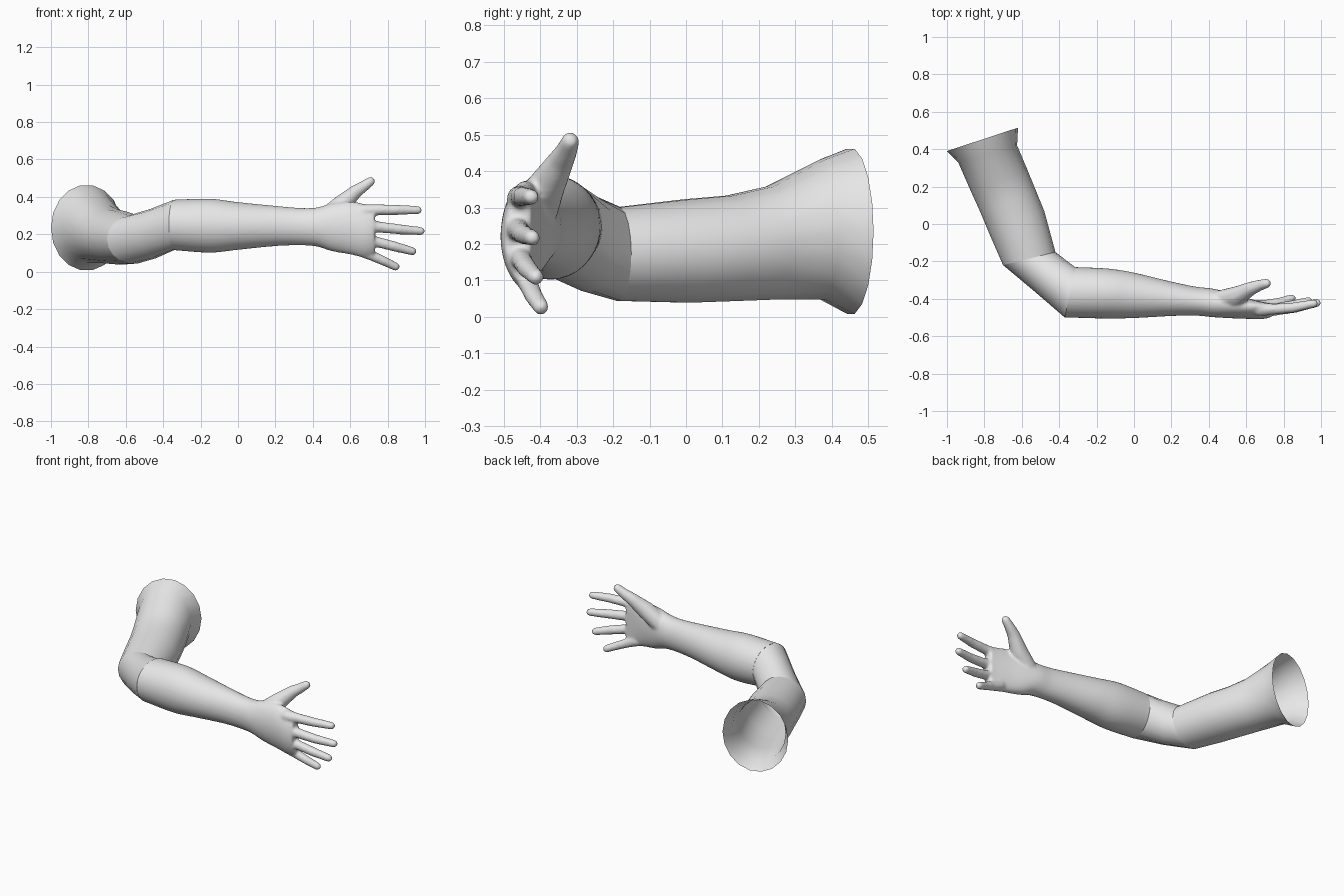
import bpy, bmesh, math
from mathutils import Vector, Matrix

if "Cube" in bpy.data.objects:
    bpy.data.objects.remove(bpy.data.objects["Cube"])

skin = bpy.data.materials.new("plain_grey")
skin.diffuse_color = (0.8, 0.8, 0.8, 1)
skin.use_nodes = True
skin.node_tree.nodes["Principled BSDF"].inputs["Base Color"].default_value = skin.diffuse_color


def finish(bm, name):
    me = bpy.data.meshes.new(name)
    for f in bm.faces:
        f.smooth = True
    bm.to_mesh(me)
    bm.free()
    me.materials.append(skin)
    ob = bpy.data.objects.new(name, me)
    bpy.context.collection.objects.link(ob)
    return ob


def loft(bm, sections, n, caps=False):
    # section: outer xy, inner xy, low z, high z, bow of the palm
    rings = []
    for ax, ay, bx, by, lo, hi, bow in sections:
        ring = []
        for i in range(n):
            t = 2 * math.pi * i / n
            c, s = math.cos(t), math.sin(t)
            k = 0.5 * c
            ring.append(bm.verts.new(((ax + bx) / 2 + (bx - ax) * k,
                                      (ay + by) / 2 + (by - ay) * k + bow * s * s,
                                      (lo + hi) / 2 + (hi - lo) / 2 * s)))
        rings.append(ring)
    for r, q in zip(rings, rings[1:]):
        for i in range(n):
            j = (i + 1) % n
            bm.faces.new((r[i], r[j], q[j], q[i]))
    if caps:
        bm.faces.new(rings[0][::-1])
        bm.faces.new(rings[-1])
    bmesh.ops.recalc_face_normals(bm, faces=bm.faces[:])


def refine(sections, steps):
    # Catmull-Rom interpolation between sections
    out = []
    for i in range(len(sections) - 1):
        p = [sections[max(0, min(len(sections) - 1, i + d))] for d in (-1, 0, 1, 2)]
        for k in range(steps):
            t = k / steps
            out.append([0.5 * (2 * b + (c - a) * t + (2 * a - 5 * b + 4 * c - d) * t * t
                               + (3 * b - a - 3 * c + d) * t ** 3)
                        for a, b, c, d in zip(*p)])
    return out + [list(sections[-1])]


def digit(bm, pts):
    # rounded finger from closely spaced balls, fused later by the remesh
    for a, b in zip(pts, pts[1:]):
        steps = max(2, int((Vector(b[:3]) - Vector(a[:3])).length / 0.006))
        for k in range(steps + 1):
            x, y, z, r = [u + (v - u) * k / steps for u, v in zip(a, b)]
            bmesh.ops.create_icosphere(bm, subdivisions=2, radius=r,
                                       matrix=Matrix.Translation((x, y, z)))


# upper arm: open tube from the shoulder to the elbow
bend = (-0.70, -0.22, -0.42, -0.15, 0.042, 0.303, 0)
bm = bmesh.new()
loft(bm, [
    (-1.00, 0.39, -0.62, 0.515, 0.005, 0.465, 0),
    (-0.94, 0.33, -0.625, 0.42, 0.045, 0.435, 0),
    (-0.87, 0.17, -0.57, 0.29, 0.045, 0.36, 0),
    (-0.82, 0.06, -0.525, 0.18, 0.041, 0.335, 0),
    (-0.77, -0.06, -0.48, 0.07, 0.037, 0.325, 0),
    bend], 18)
finish(bm, "upper_arm")

# elbow: wedge joining the two arm tubes
cuff = (-0.37, -0.50, -0.315, -0.23, 0.115, 0.385, 0)
bm = bmesh.new()
loft(bm, [bend, (-0.53, -0.362, -0.375, -0.185, 0.07, 0.338, 0), cuff], 18)
finish(bm, "elbow")

# forearm and palm
bm = bmesh.new()
loft(bm, refine([
    (-0.45, -0.50, -0.395, -0.225, 0.12, 0.38, 0),
    cuff,
    (-0.16, -0.505, -0.14, -0.238, 0.102, 0.39, 0),
    (0.00, -0.503, 0.00, -0.26, 0.117, 0.372, 0),
    (0.20, -0.492, 0.20, -0.308, 0.137, 0.352, 0),
    (0.33, -0.490, 0.33, -0.335, 0.141, 0.341, 0),
    (0.42, -0.498, 0.42, -0.345, 0.135, 0.343, 0),
    (0.50, -0.503, 0.50, -0.365, 0.110, 0.365, 0.005),
    (0.60, -0.507, 0.60, -0.395, 0.092, 0.375, 0.012),
    (0.68, -0.509, 0.68, -0.415, 0.075, 0.362, 0.02),
    (0.73, -0.500, 0.73, -0.425, 0.085, 0.352, 0.02)], 5), 36, True)

# thumb and four fingers
digit(bm, [(0.47, -0.405, 0.29, 0.055), (0.55, -0.385, 0.355, 0.054),
           (0.625, -0.345, 0.425, 0.038), (0.67, -0.328, 0.455, 0.031),
           (0.708, -0.318, 0.482, 0.026)])
digit(bm, [(0.67, -0.457, 0.325, 0.037), (0.75, -0.455, 0.331, 0.030),
           (0.85, -0.447, 0.331, 0.028), (0.962, -0.425, 0.329, 0.023)])
digit(bm, [(0.69, -0.466, 0.245, 0.037), (0.76, -0.460, 0.238, 0.030),
           (0.86, -0.448, 0.227, 0.028), (0.978, -0.422, 0.217, 0.023)])
digit(bm, [(0.67, -0.460, 0.172, 0.036), (0.75, -0.452, 0.157, 0.029),
           (0.84, -0.437, 0.134, 0.028), (0.933, -0.412, 0.109, 0.023)])
digit(bm, [(0.65, -0.440, 0.115, 0.034), (0.72, -0.430, 0.084, 0.028),
           (0.78, -0.418, 0.057, 0.026), (0.843, -0.398, 0.027, 0.023)])
arm = finish(bm, "forearm_and_hand")

# fuse the hand into one smooth skin
fuse = arm.modifiers.new("fuse", 'REMESH')
fuse.mode = 'VOXEL'
fuse.voxel_size = 0.008
soft = arm.modifiers.new("soften", 'SMOOTH')
soft.factor = 0.5
soft.iterations = 7
bpy.context.view_layer.update()
done = bpy.data.meshes.new_from_object(arm.evaluated_get(bpy.context.evaluated_depsgraph_get()))
arm.modifiers.clear()

# open the forearm at the elbow seam
bm = bmesh.new()
bm.from_mesh(done)
bmesh.ops.bisect_plane(bm, geom=bm.verts[:] + bm.edges[:] + bm.faces[:],
                       plane_co=(-0.3425, -0.365, 0.25), plane_no=(0.27, -0.055, 0),
                       clear_inner=True)
for f in bm.faces:
    f.smooth = True
    f.material_index = 0
bm.to_mesh(done)
bm.free()
done.materials.clear()
done.materials.append(skin)
arm.data = done
